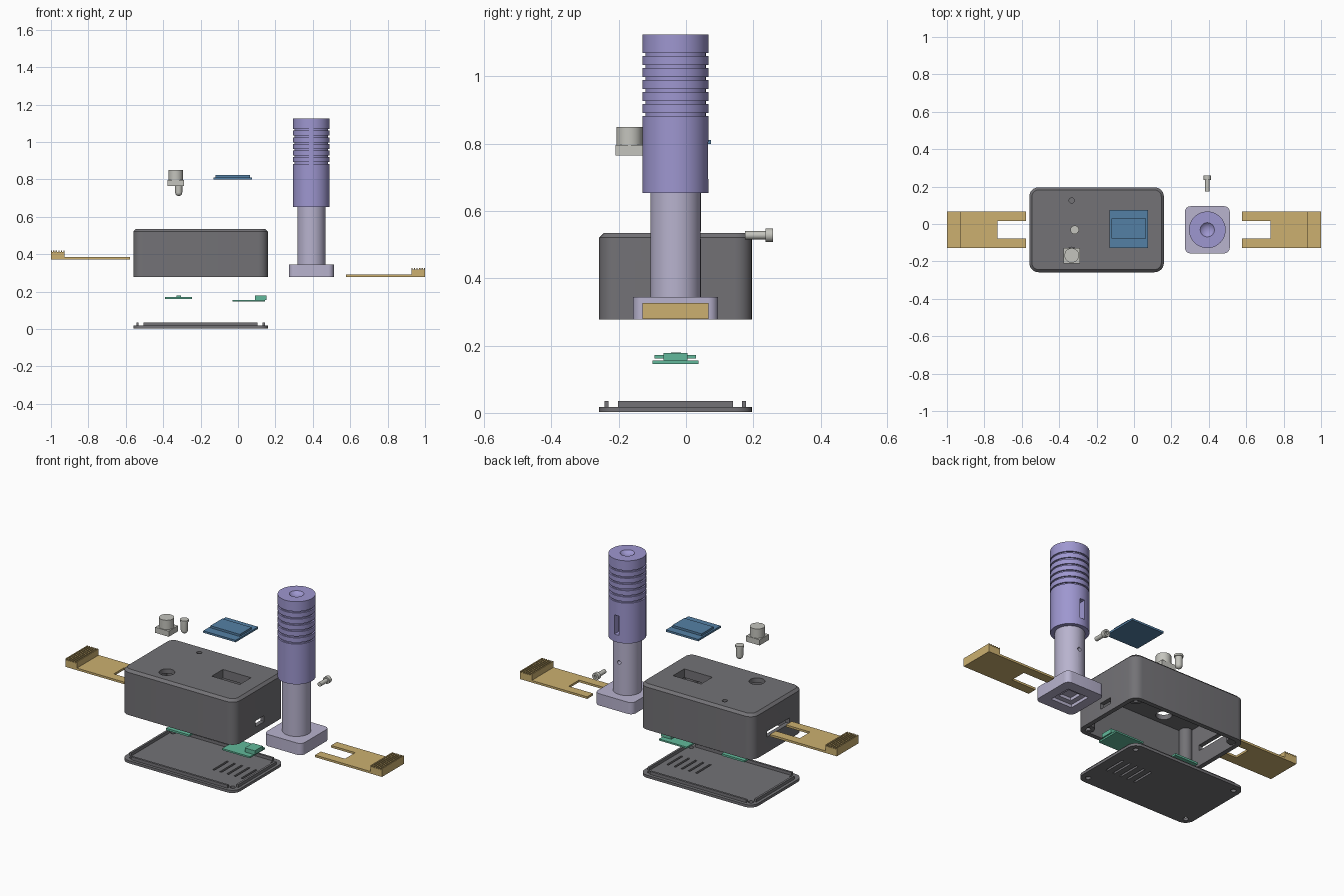
import bpy, bmesh, math
from mathutils import Matrix, Vector

if "Cube" in bpy.data.objects:
    bpy.data.objects.remove(bpy.data.objects["Cube"])


def material(name, rgb):
    m = bpy.data.materials.new(name)
    lin = [(c / 255 / 12.92) if c < 11 else ((c / 255 + 0.055) / 1.055) ** 2.4 for c in rgb]
    m.diffuse_color = (*lin, 1)
    m.use_nodes = True
    m.node_tree.nodes["Principled BSDF"].inputs["Base Color"].default_value = m.diffuse_color
    return m


GREY = material("dark grey", (115, 114, 118))
VIOLET = material("violet", (158, 151, 208))
LILAC = material("pale lilac", (184, 179, 206))
TAN = material("tan", (204, 176, 112))
BLUE = material("blue", (84, 128, 165))
GREEN = material("green", (98, 185, 155))
SILVER = material("light grey", (196, 196, 189))


def finish(name, bm, mat):
    bmesh.ops.recalc_face_normals(bm, faces=bm.faces)
    me = bpy.data.meshes.new(name)
    bm.to_mesh(me)
    bm.free()
    ob = bpy.data.objects.new(name, me)
    bpy.context.collection.objects.link(ob)
    if mat:
        me.materials.append(mat)
    return ob


def outline(x0, x1, y0, y1, r, n=6):
    """Rectangle outline with optional round corners."""
    if r <= 0:
        return [(x0, y0), (x1, y0), (x1, y1), (x0, y1)]
    pts = []
    for k, (cx, cy) in enumerate([(x1 - r, y1 - r), (x0 + r, y1 - r), (x0 + r, y0 + r), (x1 - r, y0 + r)]):
        for i in range(n + 1):
            a = math.pi / 2 * (k + i / n)
            pts.append((cx + r * math.cos(a), cy + r * math.sin(a)))
    return pts


def box(name, x, y, z, mat=None, r=0, chamfer=0):
    """Box from (min, max) pairs, with corner radius and top chamfer."""
    rings = [(0, z[0]), (0, z[1] - chamfer)] + ([(chamfer, z[1])] if chamfer else [])
    bm = bmesh.new()
    loops = []
    for d, h in rings:
        pts = outline(x[0] + d, x[1] - d, y[0] + d, y[1] - d, r - d if r else 0)
        loops.append([bm.verts.new((px, py, h)) for px, py in pts])
    for a, b in zip(loops, loops[1:]):
        for i in range(len(a)):
            j = (i + 1) % len(a)
            bm.faces.new((a[i], a[j], b[j], b[i]))
    bm.faces.new(loops[0][::-1])
    bm.faces.new(loops[-1])
    return finish(name, bm, mat)


def lathe(name, profile, loc, mat=None, axis="Z", n=40):
    """Revolve (radius, height) points around z, or around y."""
    bm = bmesh.new()
    vs = [bm.verts.new((r, 0, h)) for r, h in profile]
    es = [bm.edges.new(p) for p in zip(vs, vs[1:])]
    bmesh.ops.spin(bm, geom=vs + es, cent=(0, 0, 0), axis=(0, 0, 1), angle=2 * math.pi, steps=n)
    bmesh.ops.remove_doubles(bm, verts=bm.verts, dist=1e-5)
    if axis == "Y":
        bm.transform(Matrix.Rotation(-math.pi / 2, 4, "X"))
    bm.transform(Matrix.Translation(Vector(loc)))
    return finish(name, bm, mat)


def cyl(name, r, h0, h1, loc, mat=None, axis="Z", n=24):
    return lathe(name, [(0, h0), (r, h0), (r, h1), (0, h1)], loc, mat, axis, n)


def boolean(ob, others, op="DIFFERENCE"):
    """Apply each helper to the part, then discard it."""
    bpy.context.view_layer.objects.active = ob
    for o in others:
        m = ob.modifiers.new("bool", "BOOLEAN")
        m.operation, m.object, m.solver = op, o, "EXACT"
        bpy.ops.object.modifier_apply(modifier=m.name)
        bpy.data.objects.remove(o)


CX = (-0.56, 0.16)
CY = (-0.258, 0.196)
MID = -0.031
CORNERS = [(x, y) for x in (CX[0] + 0.042, CX[1] - 0.042) for y in (CY[0] + 0.042, CY[1] - 0.042)]

# Case: open-bottomed shell with corner posts
case = box("case", CX, CY, (0.278, 0.535), GREY, 0.05, 0.014)
boolean(case, [box("cavity", (-0.535, 0.135), (-0.233, 0.171), (0.2, 0.508), None, 0.03)])
boolean(case, [cyl("post", 0.034, 0.284, 0.52, (x, y, 0)) for x, y in CORNERS], "UNION")
boolean(case, [box("window_rim", (-0.15, 0.095), (-0.105, 0.06), (0.485, 0.52))], "UNION")
cuts = [cyl("screw_hole", 0.014, 0.2, 0.36, (x, y, 0)) for x, y in CORNERS]
cuts += [
    box("window", (-0.115, 0.062), (-0.073, 0.028), (0.4, 0.6)),
    cyl("button_hole", 0.041, 0.45, 0.6, (-0.333, -0.165, 0)),
    cyl("light_hole", 0.014, 0.45, 0.6, (-0.333, 0.126, 0)),
    box("port", (0.1, 0.2), (-0.07, 0.008), (0.318, 0.352)),
    box("arm_slot", (-0.6, -0.5), (-0.135, 0.07), (0.366, 0.398)),
]
boolean(case, cuts)

# Lid: plate with corner screw holes, vents and four locating ridges
lid = box("lid", CX, CY, (0.003, 0.018), GREY, 0.05)
cuts = [cyl("screw_hole", 0.014, -0.1, 0.1, (x, y, 0)) for x, y in CORNERS]
for i in range(5):
    x = -0.085 + i * 0.045
    cuts.append(box("vent", (x - 0.006, x + 0.006), (-0.1, 0.03), (-0.1, 0.1)))
boolean(lid, cuts)
for i, y in enumerate((-0.236, 0.172)):
    box(f"lid_long_ridge_{i}", (-0.505, 0.103), (y - 0.006, y + 0.006), (0.017, 0.035), GREY)
for i, x in enumerate((-0.537, 0.138)):
    box(f"lid_short_ridge_{i}", (x - 0.006, x + 0.006), (-0.202, 0.14), (0.017, 0.035), GREY)

# Handle: ribbed sleeve with thumb dimple and side slot
HX = 0.392
profile = [(0, 0.653), (0.098, 0.653)]
for i in range(6):
    z = 0.883 + i * 0.0355
    profile += [(0.098, z), (0.09, z), (0.09, z + 0.009), (0.098, z + 0.009)]
profile += [(0.098, 1.125), (0.038, 1.125), (0.03, 1.117), (0.016, 1.111), (0, 1.109)]
sleeve = lathe("handle_sleeve", profile, (HX, MID, 0), VIOLET, n=48)
boolean(sleeve, [box("slot", (HX - 0.014, HX + 0.014), (MID + 0.06, MID + 0.2), (0.695, 0.805))])

# Handle tube with screw hole, and its square foot
tube = cyl("handle_tube", 0.075, 0.34, 0.66, (HX, MID, 0), LILAC, n=48)
boolean(tube, [cyl("hole", 0.011, 0.02, 0.2, (HX, MID, 0.528), axis="Y")])
foot = box("handle_foot", (HX - 0.12, HX + 0.12), (MID - 0.126, MID + 0.126), (0.278, 0.345), LILAC, 0.03)
boolean(foot, [box("recess", (HX - s, HX + s), (MID - s, MID + s), (0.2, top))
               for s, top in ((0.066, 0.295), (0.038, 0.312))])

# Set screw
lathe("set_screw", [(0, 0.175), (0.012, 0.175), (0.012, 0.236), (0.02, 0.236), (0.02, 0.258),
                    (0.009, 0.258), (0.009, 0.248), (0, 0.248)], (HX, 0, 0.528), SILVER, "Y", 24)


# Sliding arms: forked plate with a ridged finger block at the outer end
def arm(name, side, z):
    def span(a, b):
        return tuple(sorted((side * a, side * b)))
    y = (MID - 0.098, MID + 0.098)
    part = box(name, span(0.577, 1), y, (z, z + 0.012), TAN)
    boolean(part, [box("block", span(0.927, 1), y, (z, z + 0.047))], "UNION")
    cuts = [box("fork", span(0.5, 0.73), (MID - 0.046, MID + 0.046), (z - 0.1, z + 0.1))]
    for i in range(5):
        x = 0.934 + i * 0.0135
        cuts.append(box("groove", span(x, x + 0.006), (-0.3, 0.3), (z + 0.039, z + 0.1)))
    boolean(part, cuts)


arm("left_arm", -1, 0.373)
arm("right_arm", 1, 0.279)

# Display module
box("display_board", (-0.13, 0.075), (-0.128, 0.075), (0.8, 0.811), BLUE)
box("display_panel", (-0.12, 0.065), (-0.077, 0.03), (0.811, 0.823), BLUE)

# Push button
box("button_base", (-0.376, -0.29), (-0.21, -0.127), (0.765, 0.797), SILVER)
cyl("button_cap", 0.039, 0.796, 0.85, (-0.333, -0.168, 0), SILVER, n=32)

# Indicator light: flanged body with domed lower end
profile = [(0, 0.79), (0.023, 0.79), (0.023, 0.778), (0.019, 0.778)]
profile += [(0.019 * math.cos(a), 0.73 - 0.019 * math.sin(a)) for a in (i * math.pi / 12 for i in range(6))]
lathe("indicator_light", profile + [(0, 0.711)], (-0.317, MID, 0), SILVER, n=24)

# Circuit boards
box("small_board", (-0.39, -0.245), (-0.093, 0.03), (0.161, 0.172), GREEN)
box("small_board_chip", (-0.328, -0.306), (-0.045, -0.015), (0.171, 0.18), GREEN)
box("port_board", (-0.03, 0.145), (-0.1, 0.037), (0.146, 0.155), GREEN)
box("port_socket", (0.09, 0.153), (-0.067, 0.005), (0.155, 0.178), GREEN)

# Smooth the round surfaces, keep edges sharp
bpy.ops.object.select_all(action="SELECT")
bpy.context.view_layer.objects.active = case
bpy.ops.object.shade_smooth_by_angle(angle=math.radians(30))
